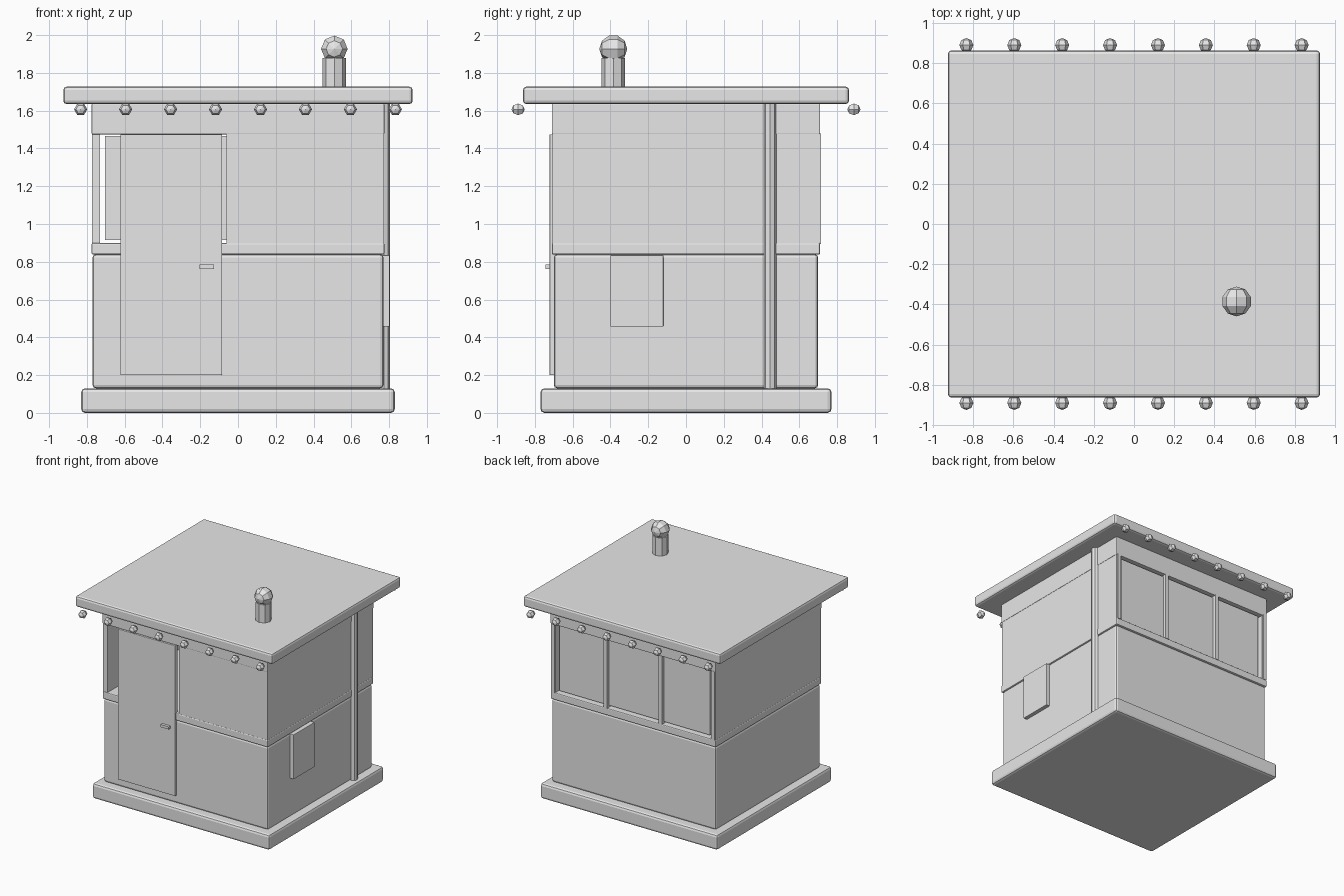
import bpy, math

if "Cube" in bpy.data.objects:
    bpy.data.objects.remove(bpy.data.objects["Cube"])

# One flat grey for the whole kiosk
grey = bpy.data.materials.new("light grey")
grey.diffuse_color = (0.8, 0.8, 0.8, 1)
grey.use_nodes = True
grey.node_tree.nodes["Principled BSDF"].inputs["Base Color"].default_value = grey.diffuse_color


def finish(ob, name):
    ob.name = name
    ob.data.materials.append(grey)
    return ob


def box(name, x, y, z, bevel=0.0):
    """Box from (min, max) ranges, with an optional rounded edge."""
    c = [(a + b) / 2 for a, b in (x, y, z)]
    bpy.ops.mesh.primitive_cube_add(size=1, location=c)
    ob = bpy.context.object
    ob.scale = [b - a for a, b in (x, y, z)]
    bpy.ops.object.transform_apply(location=False, rotation=False, scale=True)
    if bevel:
        m = ob.modifiers.new("Bevel", 'BEVEL')
        m.width, m.segments = bevel, 2
    return finish(ob, name)


def tube(name, x, y, z, r, sides=8):
    bpy.ops.mesh.primitive_cylinder_add(vertices=sides, radius=r, depth=z[1] - z[0],
                                        location=(x, y, sum(z) / 2))
    return finish(bpy.context.object, name)


def ball(name, loc, r, seg, rings):
    """Low-poly ball with its poles facing front and back."""
    bpy.ops.mesh.primitive_uv_sphere_add(segments=seg, ring_count=rings, radius=r,
                                         location=loc, rotation=(math.pi / 2, 0, 0))
    return finish(bpy.context.object, name)


# Stacked main volumes
box("base_slab", (-.83, .83), (-.77, .77), (0, .13), .02)
box("lower_body", (-.77, .77), (-.70, .70), (.13, .84), .018)
box("belt_trim", (-.775, .775), (-.71, .71), (.838, .90), .008)
box("top_band", (-.775, .775), (-.71, .71), (1.475, 1.637), .005)
box("roof", (-.925, .925), (-.863, .863), (1.635, 1.727), .018)

# Upper walls: both sides, and the front right of the opening
for s, n in ((-1, "left"), (1, "right")):
    box(n + "_wall", sorted((s * .73, s * .772)), (-.705, .705), (.89, 1.48))
box("front_wall", (-.06, .77), (-.707, -.665), (.89, 1.48))

# Back window: pane with small gaps and bars
box("back_pane", (-.705, .705), (.675, .685), (.915, 1.465))
for i, x in enumerate((-.75, -.257, .257, .75)):
    box(f"window_bar_{i}", (x - .016, x + .016), (.665, .714), (.895, 1.48))

# Door and handle
box("door", (-.622, -.085), (-.722, -.69), (.20, 1.475), .003)
box("door_handle", (-.203, -.128), (-.745, -.72), (.763, .785))

# Right side: meter box and drain pipe
box("meter_box", (.765, .803), (-.40, -.12), (.457, .835), .003)
tube("drain_pipe", .772, .445, (.13, 1.64), .033)

# Roof vent
tube("vent_stack", .51, -.385, (1.72, 1.88), .062)
ball("vent_cap", (.51, -.385, 1.927), .074, 8, 5)

# String lights along the front and back eaves
for y, n in ((-.889, "front"), (.889, "back")):
    for i in range(8):
        ball(f"{n}_bulb_{i}", (-.833 + i * 1.666 / 7, y, 1.607), .035, 6, 4).rotation_euler[1] = math.pi / 2
